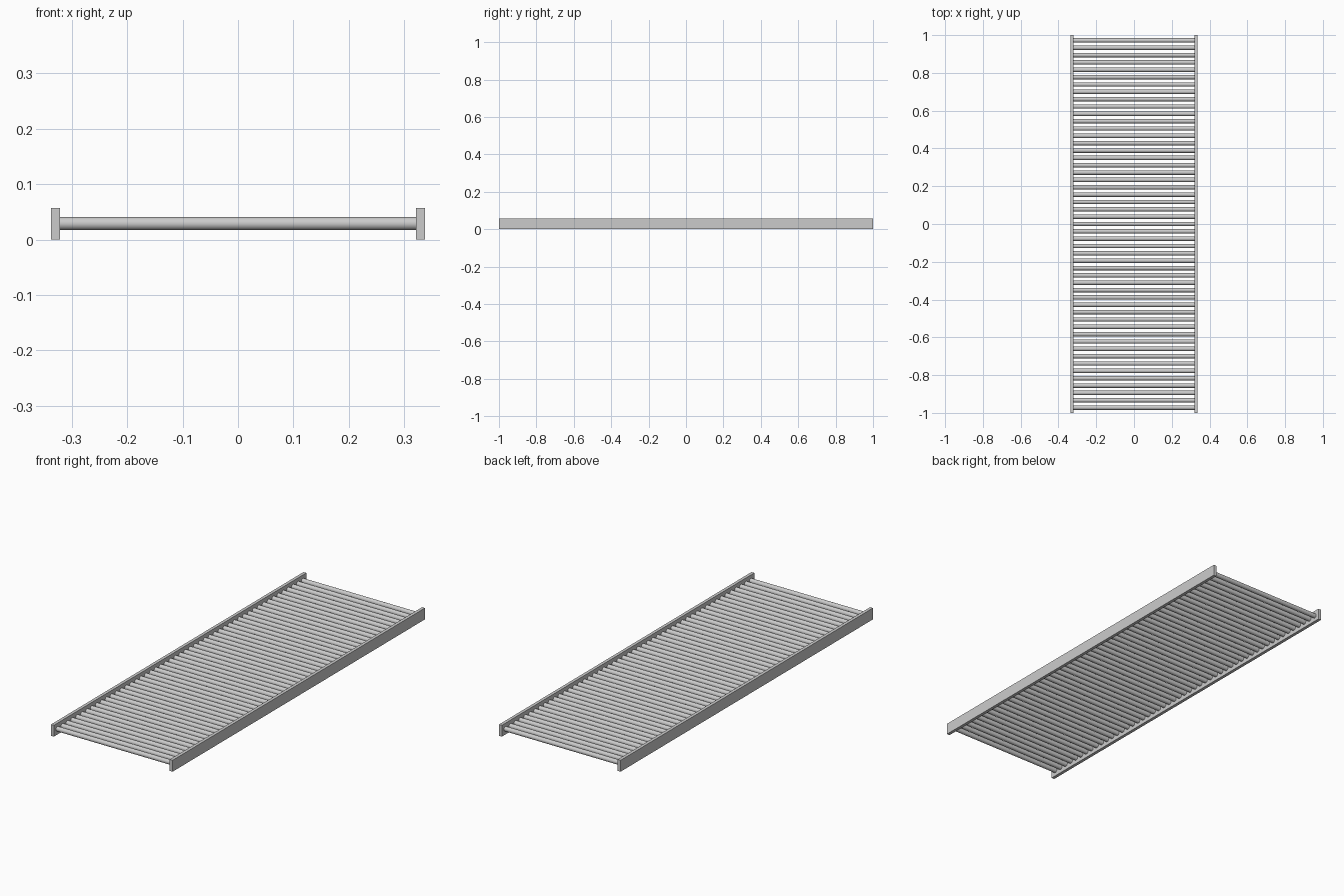
import bpy
import math

if "Cube" in bpy.data.objects:
    bpy.data.objects.remove(bpy.data.objects["Cube"])

# One flat steel grey for the whole conveyor
steel = bpy.data.materials.new("steel_grey")
steel.diffuse_color = (0.6, 0.6, 0.6, 1)
steel.use_nodes = True
steel.node_tree.nodes["Principled BSDF"].inputs["Base Color"].default_value = steel.diffuse_color

HEIGHT = 0.057
RAIL_IN, RAIL_OUT = 0.321, 0.337
ROLLERS, END_Y, RADIUS = 51, 0.972, 0.0117

# Side rails
for name, side in (("left_rail", -1), ("right_rail", 1)):
    bpy.ops.mesh.primitive_cube_add(
        size=1, location=(side * (RAIL_IN + RAIL_OUT) / 2, 0, HEIGHT / 2))
    rail = bpy.context.object
    rail.name = name
    rail.scale = (RAIL_OUT - RAIL_IN, 2, HEIGHT)
    bpy.ops.object.transform_apply(location=False, rotation=False, scale=True)
    rail.data.materials.append(steel)

# First roller, spanning between the rails
bpy.ops.mesh.primitive_cylinder_add(
    vertices=32, radius=RADIUS, depth=2 * RAIL_IN,
    location=(0, -END_Y, HEIGHT / 2 + 0.0003), rotation=(0, math.pi / 2, 0))
roller = bpy.context.object
roller.name = "roller_01"
roller.data.materials.append(steel)
bpy.ops.object.shade_smooth_by_angle(angle=math.radians(40))

# Remaining rollers share its mesh at an even pitch
for i in range(1, ROLLERS):
    copy = roller.copy()
    copy.name = f"roller_{i + 1:02d}"
    copy.location.y = -END_Y + i * 2 * END_Y / (ROLLERS - 1)
    bpy.context.collection.objects.link(copy)
